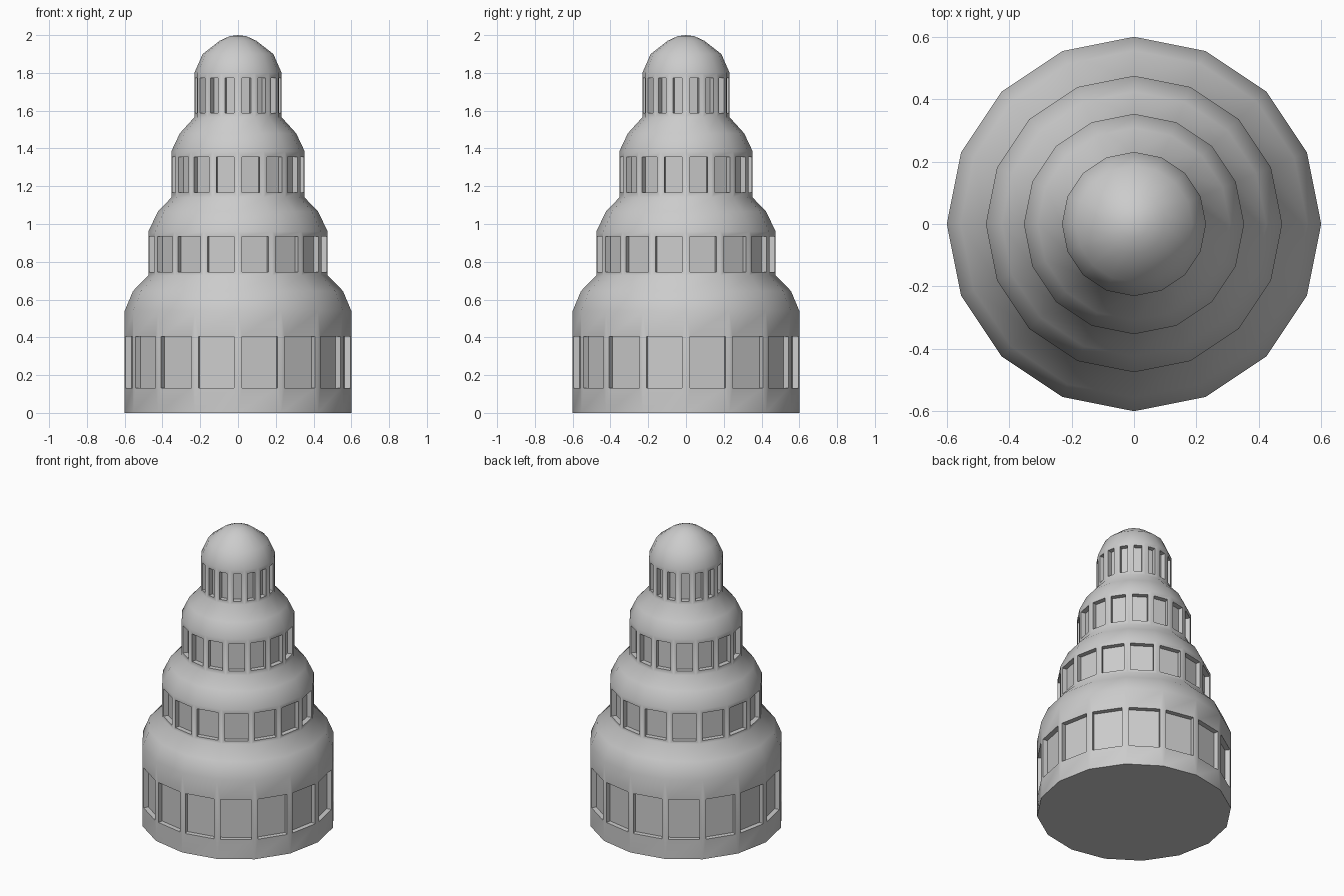
import bpy
import bmesh
from math import cos, sin, tau, radians
from mathutils import Vector

SIDES = 16
MARGIN = 0.03      # pillar half width beside each window
RECESS = 0.032     # window depth

cube = bpy.data.objects.get("Cube")
if cube:
    bpy.data.objects.remove(cube, do_unlink=True)

stone = bpy.data.materials.new("pale_grey_stone")
stone.use_nodes = True
GREY = (0.6, 0.6, 0.6, 1.0)
stone.diffuse_color = GREY
stone.node_tree.nodes["Principled BSDF"].inputs["Base Color"].default_value = GREY

# Tiers: wall radius, wall bottom, wall top, window bottom, window top
TIERS = [
    (0.600, 0.000, 0.540, 0.133, 0.405),
    (0.475, 0.728, 0.960, 0.747, 0.935),
    (0.353, 1.140, 1.385, 1.167, 1.355),
    (0.231, 1.565, 1.800, 1.587, 1.773),
]
# Shoulder point (radius, height) between each tier and the next, then the cap
SHOULDERS = [(0.556, 0.645), (0.424, 1.066), (0.308, 1.480)]
CAP = [(0.187, 1.900), (0.097, 1.970), (0.045, 1.994)]

profile = []
for i, (r, low, high, _, _) in enumerate(TIERS):
    profile += [(r, low), (r, high)]
    profile += [SHOULDERS[i]] if i < len(SHOULDERS) else CAP

# Turned tower body
bm = bmesh.new()
rings = []
for r, z in profile:
    rings.append([bm.verts.new((r * cos(tau * k / SIDES), r * sin(tau * k / SIDES), z))
                  for k in range(SIDES)])
bm.faces.new(reversed(rings[0]))
walls = {}
for lower, upper in zip(rings, rings[1:]):
    for k in range(SIDES):
        n = (k + 1) % SIDES
        face = bm.faces.new((lower[k], lower[n], upper[n], upper[k]))
        for tier in TIERS:
            if abs(lower[k].co.z - tier[1]) < 1e-4 and abs(upper[k].co.z - tier[2]) < 1e-4:
                walls.setdefault(tier, []).append(face)
tip = bm.verts.new((0, 0, 2))
for k in range(SIDES):
    bm.faces.new((rings[-1][k], rings[-1][(k + 1) % SIDES], tip))
bm.normal_update()

# Recessed window in every wall panel
for (_, low, high, sill, lintel), faces in walls.items():
    bmesh.ops.inset_individual(bm, faces=faces, thickness=MARGIN)
    for face in faces:
        for v in face.verts:
            v.co.z = sill if v.co.z < (low + high) / 2 else lintel
    panes = bmesh.ops.extrude_discrete_faces(bm, faces=faces)["faces"]
    for pane in panes:
        pane.normal_update()
        inward = Vector(pane.normal) * -RECESS
        bmesh.ops.translate(bm, verts=pane.verts[:], vec=inward)
bmesh.ops.recalc_face_normals(bm, faces=bm.faces[:])

mesh = bpy.data.meshes.new("tiered_tower")
bm.to_mesh(mesh)
bm.free()
mesh.materials.append(stone)
tower = bpy.data.objects.new("tiered_tower", mesh)
bpy.context.collection.objects.link(tower)

# Smooth domes with crisp window and base edges
bpy.ops.object.select_all(action="DESELECT")
tower.select_set(True)
bpy.context.view_layer.objects.active = tower
bpy.ops.object.shade_smooth_by_angle(angle=radians(60))
